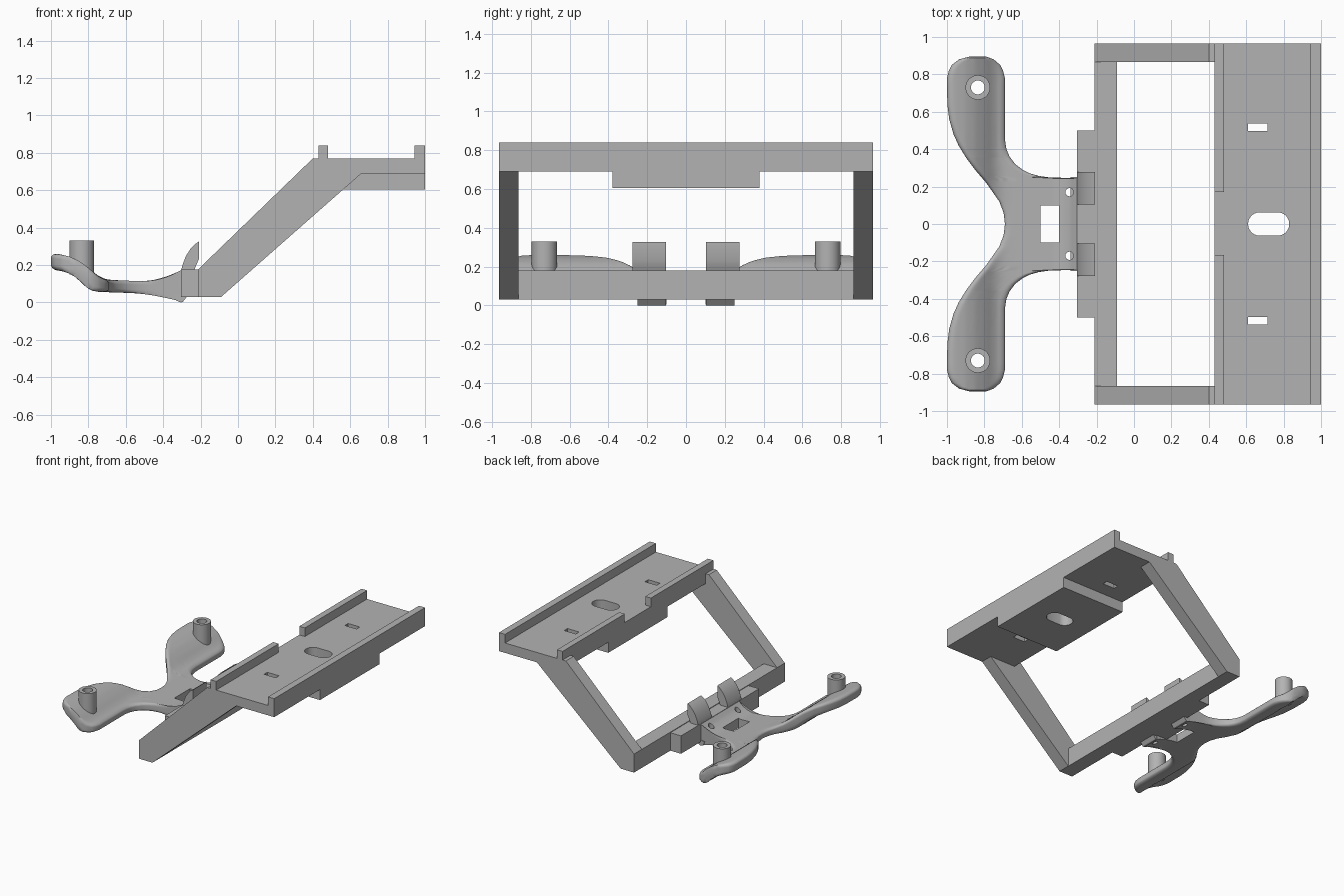
import bpy, bmesh, math

if "Cube" in bpy.data.objects:
    bpy.data.objects.remove(bpy.data.objects["Cube"])

grey = bpy.data.materials.new("light grey")
grey.use_nodes = True
grey.diffuse_color = (0.45, 0.45, 0.45, 1)
grey.node_tree.nodes["Principled BSDF"].inputs["Base Color"].default_value = grey.diffuse_color


def make(name, bm):
    bmesh.ops.recalc_face_normals(bm, faces=bm.faces)
    mesh = bpy.data.meshes.new(name)
    bm.to_mesh(mesh)
    bm.free()
    mesh.materials.append(grey)
    ob = bpy.data.objects.new(name, mesh)
    bpy.context.collection.objects.link(ob)
    return ob


def prism(name, points, lo, hi, axis="y"):
    """Extrude an XZ profile along y, or an XY profile along z."""
    bm = bmesh.new()
    place = (lambda a, b, c: (a, c, b)) if axis == "y" else (lambda a, b, c: (a, b, c))
    ends = [[bm.verts.new(place(a, b, c)) for a, b in points] for c in (lo, hi)]
    for ring in ends:
        bm.faces.new(ring)
    n = len(points)
    for i in range(n):
        j = (i + 1) % n
        bm.faces.new((ends[0][i], ends[0][j], ends[1][j], ends[1][i]))
    return make(name, bm)


def box(name, x0, x1, y0, y1, z0, z1):
    return prism(name, [(x0, z0), (x1, z0), (x1, z1), (x0, z1)], y0, y1)


def circle(cx, cy, r, n=32):
    return [(cx + r * math.cos(math.tau * i / n), cy + r * math.sin(math.tau * i / n))
            for i in range(n)]


def activate(ob):
    bpy.ops.object.select_all(action="DESELECT")
    ob.select_set(True)
    bpy.context.view_layer.objects.active = ob


def cut(ob, cutters):
    activate(ob)
    for c in cutters:
        c.hide_render = True
        mod = ob.modifiers.new("cut", "BOOLEAN")
        mod.operation, mod.object, mod.solver = "DIFFERENCE", c, "EXACT"
        bpy.ops.object.modifier_apply(modifier=mod.name)
        bpy.data.objects.remove(c)


def smooth(ob):
    activate(ob)
    bpy.ops.object.shade_smooth_by_angle(angle=math.radians(40))


def lerp(table, x):
    for (a, u), (b, v) in zip(table, table[1:]):
        if x <= b:
            return u + (v - u) * max(0, x - a) / (b - a)
    return table[-1][1]


# Frame: sloping side arms, lower bar and ledge
ARM = [(-.21, .03), (-.09, .03), (.66, .69), (.43, .69), (.43, .77), (.4, .77), (-.21, .18)]
for side, lo in (("right", -.965), ("left", .865)):
    prism(side + "_arm", ARM, lo, lo + .1)
box("lower_bar", -.21, -.09, -.865, .865, .03, .18)
box("lower_ledge", -.305, -.21, -.5, .5, .03, .175)

# Platform with slots, thick centre pad and lips
platform = box("platform", .43, 1, -.965, .965, .69, .77)
pad = box("centre_pad", .43, 1, -.38, .38, .605, .69)
cut(platform, [box("slot", .61, .715, s * .517 - .021, s * .517 + .021, .6, .9) for s in (-1, 1)])
R = .0625
OVAL = [(.72 + math.copysign(.11 - R, math.cos(a)) + R * math.cos(a), R * math.sin(a))
        for a in [math.tau * (i + .5) / 32 for i in range(32)]]
for ob in (platform, pad):
    cut(ob, [prism("oval", OVAL, .5, .9, "z")])
    smooth(ob)
box("rear_lip", .945, 1, -.965, .965, .77, .84)
box("front_lip_left", .43, .48, .17, .965, .77, .84)
box("front_lip_right", .43, .48, -.965, -.165, .77, .84)

# Curved bracket: outline edges over y, heights over x
INNER = [(0, -.69), (.06, -.697), (.12, -.72), (.22, -.79), (.29, -.85), (.35, -.895),
         (.42, -.938), (.48, -.965), (.56, -.988), (.64, -.998), (.78, -1), (.82, -.99),
         (.85, -.975), (.88, -.935), (.895, -.88)]
OUTER = [(0, -.305), (.244, -.305), (.25, -.46), (.257, -.51), (.27, -.555), (.29, -.595),
         (.32, -.635), (.36, -.665), (.4, -.682), (.45, -.69), (.78, -.69), (.82, -.7),
         (.85, -.715), (.88, -.75), (.895, -.79)]
TOP = [(-1, .264), (-.95, .257), (-.9, .245), (-.85, .222), (-.8, .186), (-.76, .15),
       (-.73, .13), (-.69, .12), (-.5, .113), (-.42, .11), (-.38, .12), (-.34, .14), (-.305, .172)]
BOTTOM = [(-1, .175), (-.94, .168), (-.89, .15), (-.85, .12), (-.81, .08), (-.78, .063),
          (-.74, .056), (-.6, .052), (-.46, .045), (-.4, .033), (-.35, .018), (-.305, .004)]


def section(y):
    xl, xr = lerp(INNER, abs(y)), lerp(OUTER, abs(y))
    top, bottom = [], []
    n = 28
    for i in range(n + 1):
        x = xl + (xr - xl) * (.5 - .5 * math.cos(math.pi * i / n))
        d = x - xl if xr > -.31 else min(x - xl, xr - x)
        f = .4 + .6 * math.sqrt(max(0, 1 - (1 - min(d / .035, 1)) ** 2))
        if abs(y) > .89:
            f *= .5
        zt, zb = lerp(TOP, x), lerp(BOTTOM, x)
        mid, half = (zt + zb) / 2, (zt - zb) / 2 * f
        top.append((x, y, mid + half))
        bottom.append((x, y, mid - half))
    return top + bottom[::-1]


half = sorted({y for y, _ in INNER + OUTER} | {.17, .52, .6, .7, .74, .87, .888})
stations = [-y for y in half[:0:-1]] + half
bm = bmesh.new()
rings = [[bm.verts.new(p) for p in section(y)] for y in stations]
for a, b in zip(rings, rings[1:]):
    for i in range(len(a)):
        j = (i + 1) % len(a)
        bm.faces.new((a[i], a[j], b[j], b[i]))
for ring in (rings[0], rings[-1]):
    bm.faces.new(ring)
bracket = make("curved_bracket", bm)
cutters = [box("window", -.5, -.4, -.1, .1, -.1, .5),
           box("notch", -.41, -.25, -.1, .1, -.1, .035)]
for s in (-1, 1):
    cutters += [prism("screw_hole", circle(-.345, s * .17, .022, 16), -.1, .5, "z"),
                prism("post_hole", circle(-.835, s * .73, .037), -.1, .5, "z")]
cut(bracket, cutters)
smooth(bracket)

# Posts, hooks and lower lips on both sides
HOOK = [(-.305, .12), (-.305, .17), (-.295, .205), (-.278, .25), (-.255, .285), (-.23, .312),
        (-.208, .326), (-.208, .235), (-.225, .195), (-.235, .17), (-.26, .12)]
LIP = [(-.34, .04), (-.33, .01), (-.305, 0), (-.295, .003), (-.272, .032), (-.29, .05)]
for side, s in (("right", -1), ("left", 1)):
    post = prism(side + "_post", circle(-.835, s * .73, .066), .15, .33, "z")
    cut(post, [prism("bore", circle(-.835, s * .73, .037), 0, .5, "z")])
    smooth(post)
    smooth(prism(side + "_hook", HOOK, s * .103, s * .277))
    prism(side + "_lip", LIP, s * .103, s * .25)
